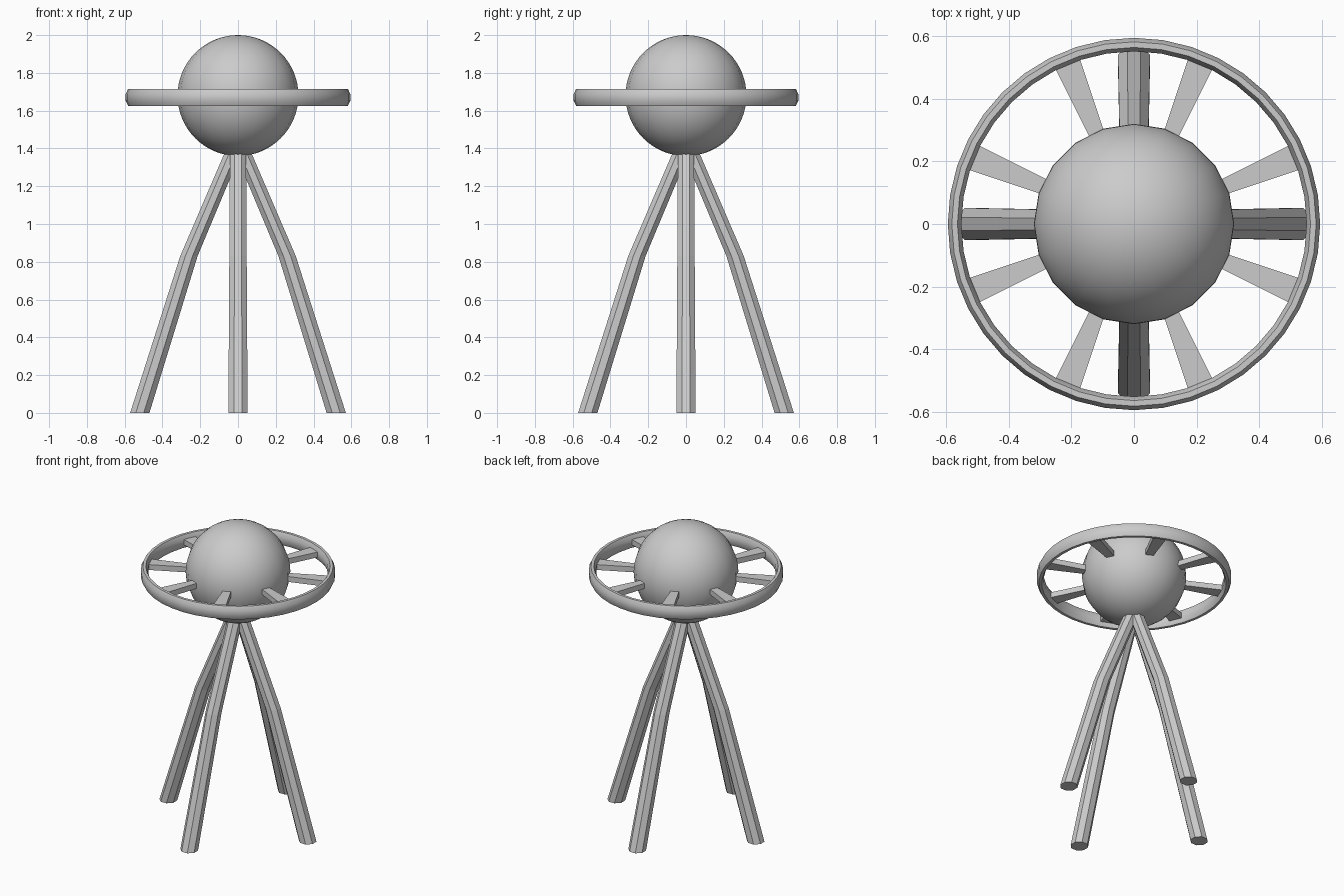
import bpy, bmesh
from math import sin, cos, pi, radians
from mathutils import Matrix, Vector

if "Cube" in bpy.data.objects:
    bpy.data.objects.remove(bpy.data.objects["Cube"])


def make_object(name, bm, smooth=None):
    bmesh.ops.recalc_face_normals(bm, faces=bm.faces[:])
    mesh = bpy.data.meshes.new(name)
    bm.to_mesh(mesh)
    bm.free()
    ob = bpy.data.objects.new(name, mesh)
    bpy.context.collection.objects.link(ob)
    if smooth:
        bpy.ops.object.select_all(action='DESELECT')
        ob.select_set(True)
        bpy.context.view_layer.objects.active = ob
        bpy.ops.object.shade_smooth_by_angle(angle=radians(smooth))
    return ob


def loft(bm, loops, closed=False):
    rings = [[bm.verts.new(p) for p in loop] for loop in loops]
    n = len(rings[0])
    pairs = list(zip(rings, rings[1:])) + ([(rings[-1], rings[0])] if closed else [])
    for a, b in pairs:
        for i in range(n):
            j = (i + 1) % n
            bm.faces.new((a[i], a[j], b[j], b[i]))
    if not closed:
        bm.faces.new(rings[0])
        bm.faces.new(rings[-1])


# Ball: few segments around, many rings
bm = bmesh.new()
bmesh.ops.create_uvsphere(bm, u_segments=20, v_segments=32, radius=0.32,
                          matrix=Matrix.Translation((0, 0, 1.68)))
make_object("ball", bm, 40)

# Hoop: tall oval section swept around the ball
bm = bmesh.new()
section = [(0.573 + 0.0235 * cos(a), 1.67 + 0.048 * sin(a))
           for a in [(k + 0.5) * pi / 4 for k in range(8)]]
loft(bm, [[(r * cos(t), r * sin(t), z) for r, z in section]
          for t in [2 * pi * i / 40 for i in range(40)]], closed=True)
make_object("hoop", bm, 60)

# Spokes: flat bars widening towards the hoop
for k in range(8):
    bm = bmesh.new()
    loops = []
    for r, w, h in ((0.28, 0.023, 0.018), (0.57, 0.043, 0.018)):
        loops.append([(r, -w, 1.67 - h), (r, w, 1.67 - h),
                      (r, w, 1.67 + h), (r, -w, 1.67 + h)])
    loft(bm, loops)
    bm.transform(Matrix.Rotation(radians(22.5 + 45 * k), 4, 'Z'))
    make_object(f"spoke_{k + 1}", bm)

# Legs: bent eight-sided posts meeting under the ball
path = [(0.52, 0.0, 0.051), (0.26, 0.83, 0.046), (0.035, 1.36, 0.043), (0.01, 1.42, 0.043)]
for k, name in enumerate(("right", "back", "left", "front")):
    bm = bmesh.new()
    loops = []
    for x, z, half in path:
        rad = half / cos(pi / 8)
        loops.append([(x + rad * cos((i + 0.5) * pi / 4),
                       rad * sin((i + 0.5) * pi / 4), z) for i in range(8)])
    loft(bm, loops)
    bm.transform(Matrix.Rotation(k * pi / 2, 4, 'Z'))
    make_object(f"{name}_leg", bm)
